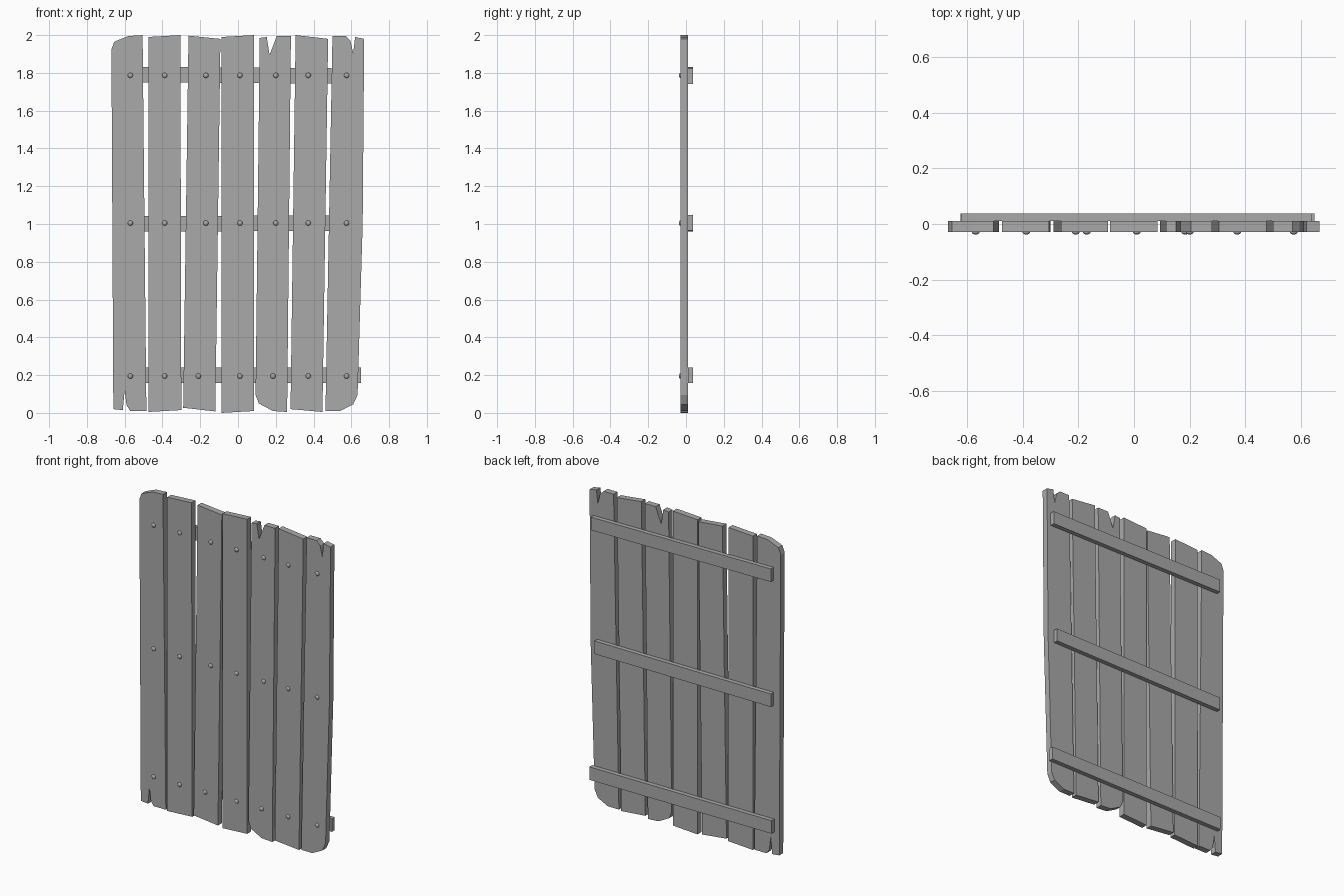
import bpy
import bmesh
import math

cube = bpy.data.objects.get("Cube")
if cube:
    bpy.data.objects.remove(cube, do_unlink=True)

# One plain grey for everything
grey = bpy.data.materials.new("weathered_grey")
grey.use_nodes = True
grey.diffuse_color = (0.4, 0.4, 0.4, 1)
grey.node_tree.nodes["Principled BSDF"].inputs["Base Color"].default_value = (0.4, 0.4, 0.4, 1)

FRONT, JOINT, BACK = -0.029, 0.010, 0.038   # plank face, plank/batten joint, batten back


def add_object(name, bm):
    bmesh.ops.recalc_face_normals(bm, faces=bm.faces)
    mesh = bpy.data.meshes.new(name)
    bm.to_mesh(mesh)
    bm.free()
    mesh.materials.append(grey)
    obj = bpy.data.objects.new(name, mesh)
    bpy.context.collection.objects.link(obj)
    return obj


def slab(name, outline, y0, y1):
    """Extrude an x-z outline from y0 to y1."""
    bm = bmesh.new()
    face = bm.faces.new([bm.verts.new((x, y0, z)) for x, z in outline])
    moved = bmesh.ops.extrude_face_region(bm, geom=[face])["geom"]
    verts = [v for v in moved if isinstance(v, bmesh.types.BMVert)]
    bmesh.ops.translate(bm, verts=verts, vec=(0, y1 - y0, 0))
    # the starting face stays as the other cap
    return add_object(name, bm)


# Worn planks, left to right: crooked edges, clipped corners and split ends
planks = [
    [(-0.67, 1.925), (-0.655, 1.965), (-0.58, 1.995), (-0.505, 2.0), (-0.485, 0.01), (-0.57, 0.01),
     (-0.59, 0.04), (-0.6, 0.12), (-0.61, 0.015), (-0.66, 0.02)],
    [(-0.475, 1.99), (-0.305, 2.0), (-0.3, 0.015), (-0.475, 0.005)],
    [(-0.262, 1.997), (-0.093, 1.98), (-0.12, 0.008), (-0.29, 0.027)],
    [(-0.087, 1.99), (0.085, 2.0), (0.085, 0.01), (-0.087, 0.0)],
    [(0.115, 1.985), (0.152, 1.99), (0.167, 1.895), (0.19, 1.955), (0.205, 1.995), (0.28, 1.995),
     (0.26, 0.005), (0.185, 0.01), (0.11, 0.05), (0.093, 0.095)],
    [(0.305, 2.0), (0.477, 1.98), (0.447, 0.005), (0.278, 0.02)],
    [(0.5, 1.995), (0.57, 1.995), (0.595, 1.97), (0.61, 1.905), (0.62, 1.99), (0.668, 1.98),
     (0.66, 1.0), (0.633, 0.095), (0.61, 0.045), (0.54, 0.01), (0.463, 0.01)],
]
for i, outline in enumerate(planks, 1):
    slab(f"plank_{i}", outline, FRONT, JOINT)

# Cross battens on the back: name, right end, left end, height, tilt in degrees
battens = [("top_batten", -0.62, 0.64, 1.787, 0.4),
           ("middle_batten", -0.62, 0.615, 1.003, -0.25),
           ("bottom_batten", -0.625, 0.65, 0.2, 0.0)]
for name, x0, x1, z, tilt in battens:
    drop = math.tan(math.radians(tilt))
    h = 0.041
    outline = [(x0, z + h - x0 * drop), (x1, z + h - x1 * drop),
               (x1, z - h - x1 * drop), (x0, z - h - x0 * drop)]
    slab(name, outline, JOINT, BACK)

# Domed nail heads where each plank crosses a batten
upper = [-0.57, -0.388, -0.17, 0.01, 0.2, 0.372, 0.575]
lower = [-0.57, -0.388, -0.21, 0.01, 0.185, 0.372, 0.575]
for row, (xs, z) in enumerate([(upper, 1.787), (upper, 1.005), (lower, 0.195)], 1):
    for i, x in enumerate(xs, 1):
        bm = bmesh.new()
        bmesh.ops.create_uvsphere(bm, u_segments=12, v_segments=8, radius=1)
        for v in bm.verts:
            v.co = (x + v.co.x * 0.014, FRONT + v.co.z * 0.009, z + v.co.y * 0.014)
        for f in bm.faces:
            f.smooth = True
        add_object(f"nail_{row}_{i}", bm)
